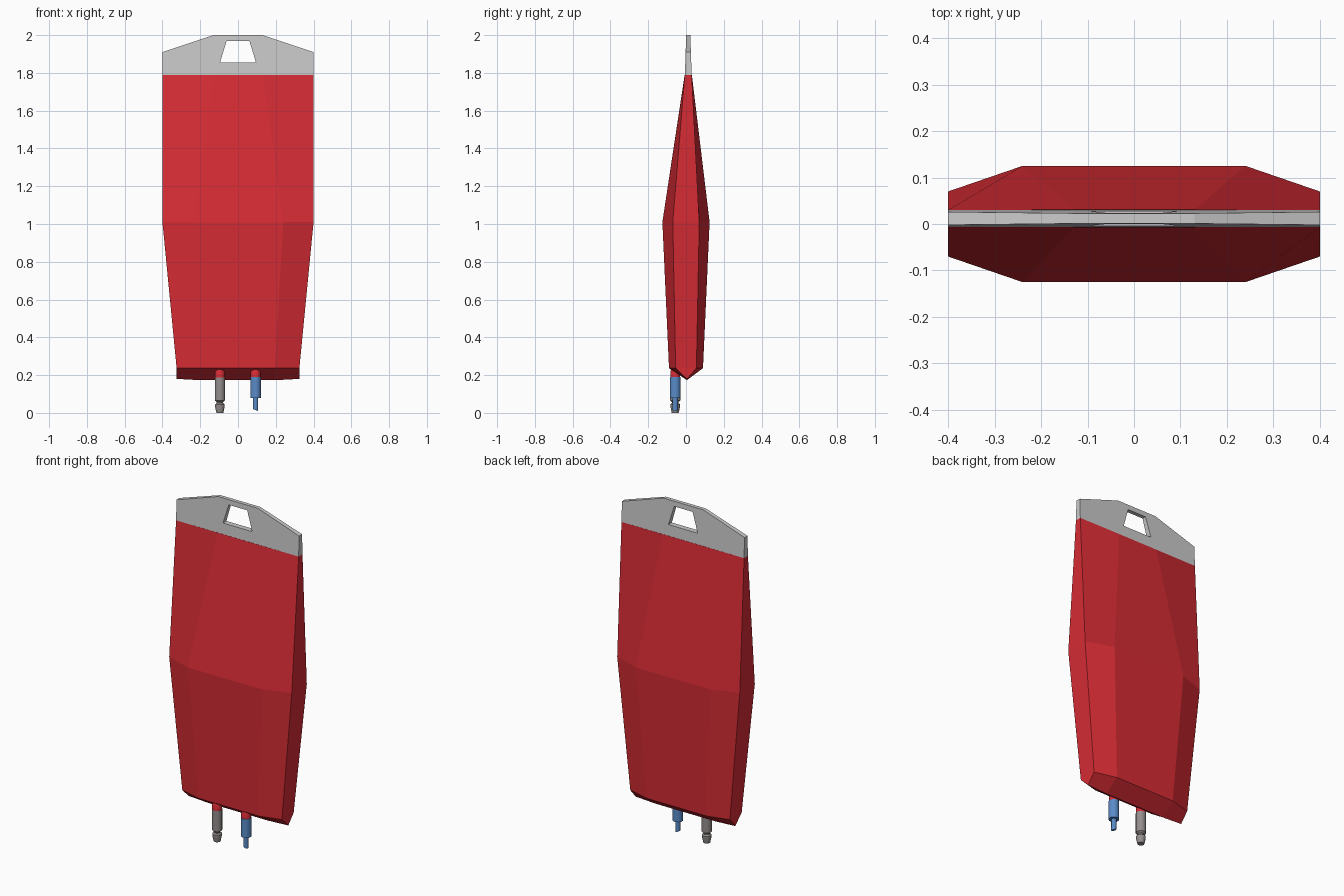
import bpy, bmesh, math

if "Cube" in bpy.data.objects:
    bpy.data.objects.remove(bpy.data.objects["Cube"])


def material(name, rgb):
    m = bpy.data.materials.new(name)
    m.diffuse_color = (*rgb, 1)
    m.use_nodes = True
    m.node_tree.nodes["Principled BSDF"].inputs["Base Color"].default_value = m.diffuse_color
    return m


RED = material("red", (0.68, 0.025, 0.035))
BLUE = material("blue", (0.10, 0.26, 0.58))
STEEL = material("dark_grey", (0.30, 0.27, 0.27))


def finish(bm, name, mat=None):
    bmesh.ops.recalc_face_normals(bm, faces=bm.faces)
    me = bpy.data.meshes.new(name)
    bm.to_mesh(me)
    bm.free()
    ob = bpy.data.objects.new(name, me)
    bpy.context.collection.objects.link(ob)
    if mat:
        me.materials.append(mat)
    return ob


def bridge(bm, a, b):
    n = len(a)
    for i in range(n):
        j = (i + 1) % n
        bm.faces.new((a[i], a[j], b[j], b[i]))


# Pouch: eight-sided sections (half width, flat half width, side depth, face depth, y centre)
def section(bm, z, w, f, d, face, yc=0.0):
    pts = [(w, -d), (w, d), (f, face), (-f, face), (-w, d), (-w, -d), (-f, -face), (f, -face)]
    return [bm.verts.new((x, y + yc, z)) for x, y in pts]


bm = bmesh.new()
low = section(bm, 0.237, 0.325, 0.195, 0.055, 0.09)
mid = section(bm, 1.01, 0.40, 0.24, 0.07, 0.125)
top = section(bm, 1.79, 0.40, 0.13, 0.018, 0.019, 0.012)
bridge(bm, low, mid)
bridge(bm, mid, top)
bm.faces.new(top)
# keel ridge closing the bottom
k = [bm.verts.new((x, 0.005, z)) for x, z in ((0.325, 0.18), (0.195, 0.173), (-0.195, 0.173), (-0.325, 0.18))]
r = low
bm.faces.new((r[0], r[1], k[0]))
bm.faces.new((r[4], r[5], k[3]))
for a, b, c, d in ((1, 2, 1, 0), (2, 3, 2, 1), (3, 4, 3, 2), (5, 6, 2, 3), (6, 7, 1, 2), (7, 0, 0, 1)):
    bm.faces.new((r[a], r[b], k[c], k[d]))
finish(bm, "pouch", RED)

# Hanger plate with a trapezoid hole, tapering in thickness upwards
half_out = [(0.40, 1.79), (0.40, 1.91), (0.13, 2.0)]
half_in = [(0.095, 1.855), (0.0785, 1.91), (0.06, 1.97)]
bm = bmesh.new()
rings = []
for half in (half_out, half_in):
    loop = half + [(-x, z) for x, z in reversed(half)]
    for s in (-1, 1):
        rings.append([bm.verts.new((x, 0.012 + s * (0.018 - 0.007 * (z - 1.79) / 0.21), z))
                      for x, z in loop])
of, ob_, nf, nb = rings
for a, b in ((of, nf), (ob_, nb), (of, ob_), (nf, nb)):
    bridge(bm, a, b)
finish(bm, "hanger_plate")


# Ports: lathed profiles of (radius, height)
def lathe(name, x, profile, mat, slant=0.0, sides=12):
    bm = bmesh.new()
    loops = []
    for i, (rad, z) in enumerate(profile):
        loop = []
        for s in range(sides):
            t = 2 * math.pi * (s + 0.5) / sides
            dx = rad * math.cos(t)
            dz = slant * dx if i == 0 else 0
            loop.append(bm.verts.new((x + dx, -0.057 + rad * math.sin(t), z + dz)))
        loops.append(loop)
    for a, b in zip(loops, loops[1:]):
        bridge(bm, a, b)
    bm.faces.new(loops[0])
    bm.faces.new(loops[-1])
    ob = finish(bm, name, mat)
    bpy.context.view_layer.objects.active = ob
    ob.select_set(True)
    bpy.ops.object.shade_smooth_by_angle(angle=math.radians(35))
    ob.select_set(False)


for side, x in (("left", -0.096), ("right", 0.093)):
    lathe(side + "_port_sleeve", x, [(0.027, 0.185), (0.027, 0.218), (0.02, 0.235)], RED)

lathe("left_port_nozzle", -0.096,
      [(0.019, 0.0), (0.026, 0.032), (0.026, 0.045), (0.018, 0.052),
       (0.018, 0.058), (0.028, 0.066), (0.028, 0.188)], STEEL)
lathe("right_port_body", 0.093, [(0.029, 0.08), (0.029, 0.19)], BLUE)
lathe("right_port_tip", 0.093, [(0.014, 0.015), (0.014, 0.09)], BLUE, slant=-0.35)
